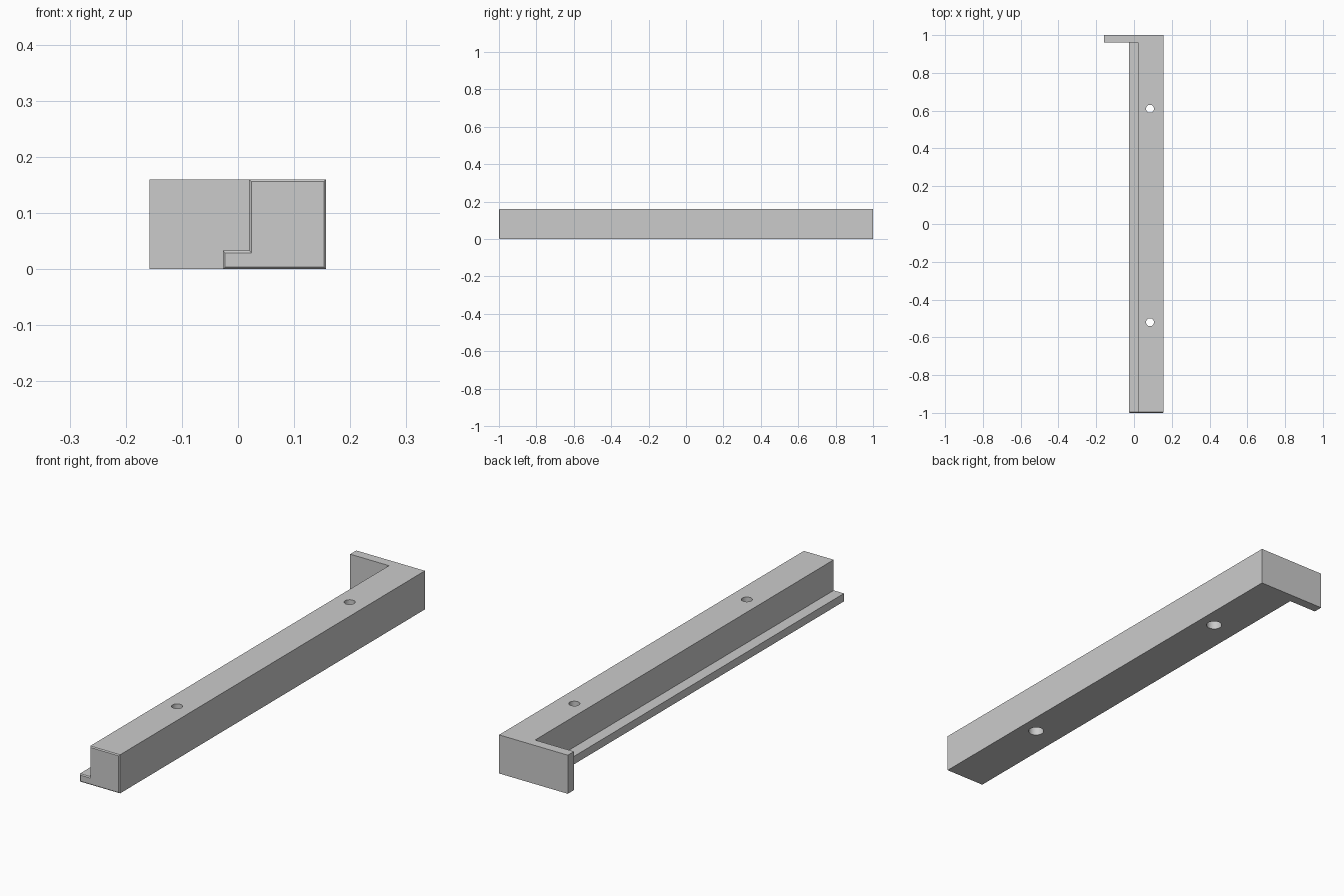
import bpy, bmesh, math

if "Cube" in bpy.data.objects:
    bpy.data.objects.remove(bpy.data.objects["Cube"])

grey = bpy.data.materials.new("plain grey")
grey.diffuse_color = (0.6, 0.6, 0.6, 1)
grey.use_nodes = True
grey.node_tree.nodes["Principled BSDF"].inputs["Base Color"].default_value = grey.diffuse_color

X0, X1, H = -0.158, 0.157, 0.16      # overall width limits and height
LIP_X, STEP_X, LIP_Z = -0.027, 0.02, 0.033
C = 0.004                            # chamfer on the front end


def new_object(name, bm):
    bmesh.ops.recalc_face_normals(bm, faces=bm.faces)
    mesh = bpy.data.meshes.new(name)
    bm.to_mesh(mesh)
    bm.free()
    obj = bpy.data.objects.new(name, mesh)
    mesh.materials.append(grey)
    bpy.context.collection.objects.link(obj)
    return obj


def profile(c):
    """L-shaped cross-section, inset by c."""
    return [(LIP_X + c, c), (X1 - c, c), (X1 - c, H - c),
            (STEP_X + c, H - c), (STEP_X + c, LIP_Z - c), (LIP_X + c, LIP_Z - c)]


def lathe_cutter(name, x, y, rings, n=40):
    """Stepped round cutter from (radius, z) rings."""
    bm = bmesh.new()
    loops = [[bm.verts.new((x + r * math.cos(2 * math.pi * i / n),
                            y + r * math.sin(2 * math.pi * i / n), z))
              for i in range(n)] for r, z in rings]
    for a, b in zip(loops, loops[1:]):
        for i in range(n):
            j = (i + 1) % n
            bm.faces.new((a[i], a[j], b[j], b[i]))
    bm.faces.new(loops[0])
    bm.faces.new(loops[-1])
    return new_object(name, bm)


def combine(target, tool, operation):
    mod = target.modifiers.new(operation, 'BOOLEAN')
    mod.operation, mod.object, mod.solver = operation, tool, 'EXACT'
    bpy.context.view_layer.objects.active = target
    bpy.ops.object.modifier_apply(modifier=mod.name)
    bpy.data.objects.remove(tool)


# Rail: stepped profile with a chamfered front end
bm = bmesh.new()
sections = [[bm.verts.new((x, y, z)) for x, z in profile(c)]
            for y, c in ((-1, C), (-1 + C, 0), (1, 0))]
for a, b in zip(sections, sections[1:]):
    for i in range(len(a)):
        j = (i + 1) % len(a)
        bm.faces.new((a[i], a[j], b[j], b[i]))
bm.faces.new(sections[0])
bm.faces.new(sections[-1])
rail = new_object("stop_rail", bm)

# End plate: full-height stop across the back
bm = bmesh.new()
bmesh.ops.create_cube(bm, size=1)
for v in bm.verts:
    v.co = (X0 if v.co.x < 0 else X1, 0.96 if v.co.y < 0 else 1, 0 if v.co.z < 0 else H)
combine(rail, new_object("end_plate", bm), 'UNION')

# Screw holes, wider from below
for y in (0.61, -0.52):
    cutter = lathe_cutter("screw_hole", 0.085, y,
                          [(0.031, -0.05), (0.031, 0.08), (0.021, 0.08), (0.021, 0.25)])
    combine(rail, cutter, 'DIFFERENCE')

# Merge coplanar faces and smooth only the round hole walls
bm = bmesh.new()
bm.from_mesh(rail.data)
bmesh.ops.remove_doubles(bm, verts=bm.verts, dist=1e-5)
bmesh.ops.dissolve_limit(bm, angle_limit=math.radians(0.5), verts=bm.verts, edges=bm.edges)
bm.to_mesh(rail.data)
bm.free()
rail.select_set(True)
bpy.context.view_layer.objects.active = rail
bpy.ops.object.shade_smooth_by_angle(angle=math.radians(30))
